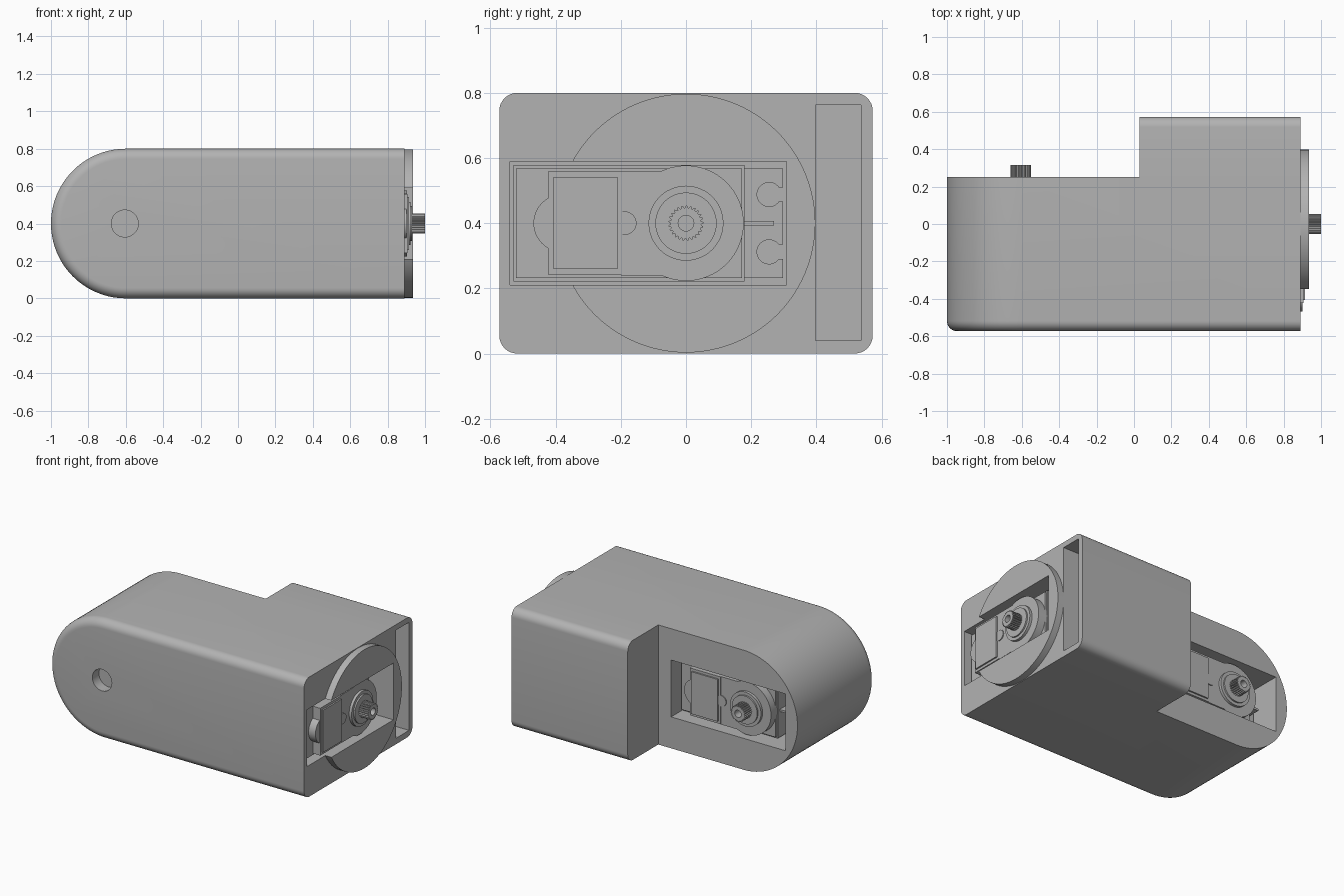
import bpy, bmesh
from math import sin, cos, pi, radians
from mathutils import Matrix

cube = bpy.data.objects.get("Cube")
if cube:
    bpy.data.objects.remove(cube)

grey = bpy.data.materials.new("plain grey")
grey.use_nodes = True
colour = (0.45, 0.45, 0.45, 1)
grey.diffuse_color = colour
grey.node_tree.nodes["Principled BSDF"].inputs["Base Color"].default_value = colour

SIDE = Matrix.Translation((0.935, 0, 0.4))
BACK = Matrix.Translation((-0.605, 0.25, 0.4)) @ Matrix.Rotation(radians(90), 4, "Z")
WORLD = Matrix()


def loft(name, rings, matrix=WORLD):
    """Closed skin through matching rings of 3D points."""
    bm = bmesh.new()
    loops = [[bm.verts.new(p) for p in ring] for ring in rings]
    n = len(loops[0])
    for a, b in zip(loops, loops[1:]):
        for i in range(n):
            j = (i + 1) % n
            bm.faces.new((a[i], a[j], b[j], b[i]))
    bm.faces.new(loops[0])
    bm.faces.new(loops[-1])
    bmesh.ops.recalc_face_normals(bm, faces=bm.faces)
    bm.transform(matrix)
    mesh = bpy.data.meshes.new(name)
    bm.to_mesh(mesh)
    bm.free()
    mesh.materials.append(grey)
    obj = bpy.data.objects.new(name, mesh)
    bpy.context.collection.objects.link(obj)
    return obj


def prism(name, outline, start, end, matrix=WORLD):
    """Extrude a (y, z) outline along x."""
    return loft(name, [[(x, y, z) for y, z in outline] for x in (start, end)], matrix)


def rect(y0, y1, z0, z1):
    return [(y0, z0), (y1, z0), (y1, z1), (y0, z1)]


def arc(cy, cz, r, a0, a1, steps):
    angles = [radians(a0 + (a1 - a0) * i / steps) for i in range(steps + 1)]
    return [(cy + r * cos(a), cz + r * sin(a)) for a in angles]


def circle(cy, cz, r, steps=48):
    return arc(cy, cz, r, 0, 360, steps)[:-1]


def boolean(obj, tool, operation="DIFFERENCE"):
    bpy.context.view_layer.objects.active = obj
    mod = obj.modifiers.new("cut", "BOOLEAN")
    mod.object, mod.operation, mod.solver = tool, operation, "EXACT"
    bpy.ops.object.modifier_apply(modifier=mod.name)
    bpy.data.objects.remove(tool)


def smooth(obj):
    bpy.ops.object.select_all(action="DESELECT")
    obj.select_set(True)
    bpy.context.view_layer.objects.active = obj
    bpy.ops.object.shade_smooth_by_angle(angle=radians(30))


# Housing: round-ended arm with a filleted front rim
FILLET, HALF = 0.055, 0.573
sections = []
for i in range(9):
    a = i / 8 * pi / 2
    sections.append((-HALF + FILLET * (1 - sin(a)), FILLET * (1 - cos(a))))
sections = [(y, FILLET - FILLET * sin(i / 8 * pi / 2))
            for i, y in enumerate(-HALF + FILLET * (1 - cos(k / 8 * pi / 2)) for k in range(9))]
sections.append((0.25, 0))
rings = []
for y, inset in sections:
    outline = [(0.89, inset)] + arc(-0.6, 0.4, 0.4 - inset, 270, 90, 40) + [(0.89, 0.8 - inset)]
    rings.append([(x, y, z) for x, z in outline])
housing = loft("housing", rings)

# Deeper block at the turntable end
block = [(0, 0)] + arc(HALF - FILLET, FILLET, FILLET, -90, 0, 8)
block += arc(HALF - FILLET, 0.8 - FILLET, FILLET, 0, 90, 8) + [(0, 0.8)]
boolean(housing, prism("block", block, 0.03, 0.89), "UNION")

# Turntable disc
disc = prism("turntable_disc", circle(0, 0.4, 0.397, 96), 0.87, 0.935)

# Motor pockets, cable slot and front pivot hole
pocket = rect(-0.54, 0.308, -0.19, 0.19)
boolean(disc, prism("pocket_cutter", pocket, -0.3, 0.1, SIDE))
for place in (SIDE, BACK):
    boolean(housing, prism("pocket_cutter", pocket, -0.27, 0.1, place))
boolean(housing, prism("slot_cutter", rect(0.397, 0.537, 0.04, 0.763), 0.4, 1))
hole_place = Matrix.Translation((-0.605, -HALF, 0.4)) @ Matrix.Rotation(radians(90), 4, "Z")
boolean(housing, prism("hole_cutter", circle(0, 0, 0.072), -0.2, 0.07, hole_place))
smooth(housing)
smooth(disc)


def motor(prefix, place):
    def part(name, outline, start, end):
        return prism(prefix + "_" + name, outline, start, end, place)

    # Case and its lid
    part("case", rect(-0.53, 0.18, -0.179, 0.179), -0.28, -0.1)
    part("lid", rect(-0.522, 0.172, -0.168, 0.168), -0.11, -0.085)

    # Gear head, with a straight-sided tail under the cover
    head = [(-0.2, -0.16)] + arc(0, 0, 0.177, -115, 115, 48) + [(-0.2, 0.16)]
    smooth(part("gear_head", head, -0.1, -0.032))
    smooth(part("end_boss", circle(-0.38, 0, 0.088), -0.1, -0.034))
    smooth(part("small_boss", circle(-0.188, 0, 0.036, 32), -0.1, -0.026))
    part("cover", rect(-0.423, -0.195, -0.158, 0.158), -0.1, -0.03)
    part("cover_plate", rect(-0.406, -0.21, -0.141, 0.141), -0.04, -0.02)

    # Stepped bearing
    smooth(part("bearing", circle(0, 0, 0.115), -0.04, -0.014))
    smooth(part("bearing_step", circle(0, 0, 0.094), -0.03, -0.004))

    # Toothed shaft with a screw hole
    teeth = 25
    outline = []
    for i in range(teeth * 4):
        a = 2 * pi * i / (teeth * 4)
        r = 0.054 if i % 4 < 2 else 0.047
        outline.append((r * cos(a), r * sin(a)))
    shaft = part("shaft", outline, -0.02, 0.065)
    boolean(shaft, part("screw_cutter", circle(0, 0, 0.024, 24), 0.0, 0.1))

    # Mounting tab with two open screw holes and a rib
    tab = part("tab", rect(0.17, 0.298, -0.168, 0.168), -0.25, -0.2)
    for side in (-1, 1):
        z = side * 0.088
        boolean(tab, part("tab_cutter", circle(0.255, z, 0.037, 32), -0.4, 0))
        boolean(tab, part("tab_cutter", rect(0.255, 0.4, z - 0.022, z + 0.022), -0.4, 0))
    part("tab_rib", rect(0.17, 0.27, -0.007, 0.007), -0.21, -0.12)


motor("side_motor", SIDE)
motor("back_motor", BACK)
